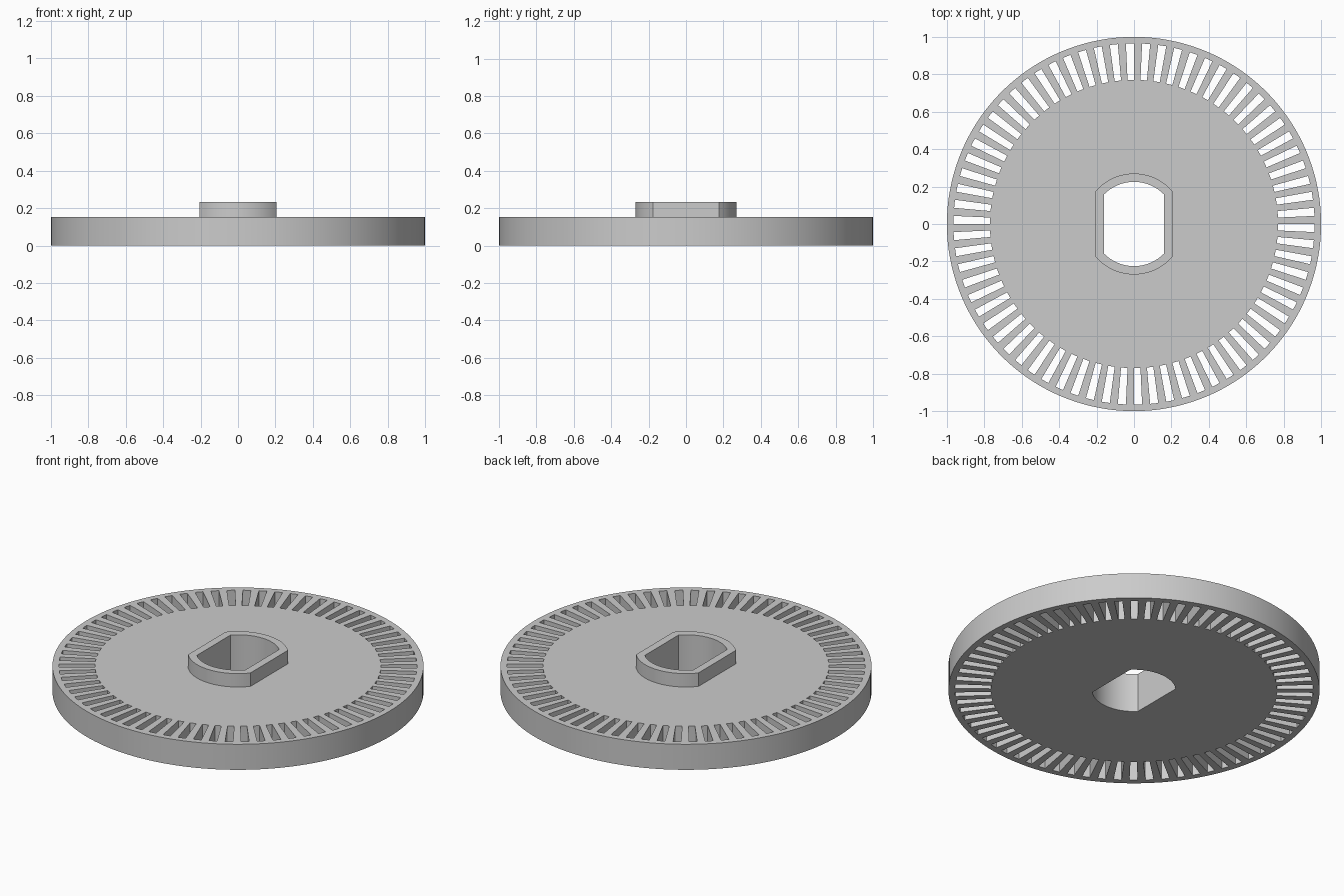
import bpy
import bmesh
from math import sin, cos, pi, acos, radians
from mathutils import Matrix

cube = bpy.data.objects.get("Cube")
if cube:
    bpy.data.objects.remove(cube, do_unlink=True)

SLOTS = 70
PITCH = 2 * pi / SLOTS

grey = bpy.data.materials.new("light_grey")
grey.use_nodes = True
grey.diffuse_color = (0.6, 0.6, 0.6, 1)
grey.node_tree.nodes["Principled BSDF"].inputs["Base Color"].default_value = (0.6, 0.6, 0.6, 1)


def arc(radius, start, end, steps):
    return [(radius * cos(start + (end - start) * i / steps),
             radius * sin(start + (end - start) * i / steps)) for i in range(steps + 1)]


def double_d(radius, half_width):
    """Circle cut by two flats facing left and right."""
    a = acos(half_width / radius)
    return arc(radius, a, pi - a, 24) + arc(radius, pi + a, 2 * pi - a, 24)


def slot(i):
    """Tapered opening, half a pitch wide."""
    a, b = (i - 0.5) * PITCH, i * PITCH
    return arc(0.77, a, b, 2) + arc(0.965, b, a, 2)


def extruded_plate(name, outlines, bottom, top):
    """Extrude a flat outline with holes into a solid between two heights."""
    curve = bpy.data.curves.new(name + "_outline", 'CURVE')
    curve.dimensions = '2D'
    curve.fill_mode = 'BOTH'
    curve.extrude = (top - bottom) / 2
    for points in outlines:
        spline = curve.splines.new('POLY')
        spline.points.add(len(points) - 1)
        for p, (x, y) in zip(spline.points, points):
            p.co = (x, y, 0, 1)
        spline.use_cyclic_u = True
    helper = bpy.data.objects.new(name + "_outline", curve)
    bpy.context.collection.objects.link(helper)
    bpy.context.view_layer.update()
    mesh = bpy.data.meshes.new_from_object(
        helper.evaluated_get(bpy.context.evaluated_depsgraph_get()))
    bpy.data.objects.remove(helper, do_unlink=True)

    # Weld the caps to the walls and move to height
    bm = bmesh.new()
    bm.from_mesh(mesh)
    bmesh.ops.remove_doubles(bm, verts=bm.verts, dist=0.0002)
    bmesh.ops.recalc_face_normals(bm, faces=bm.faces)
    bm.transform(Matrix.Translation((0, 0, (top + bottom) / 2)))
    bm.to_mesh(mesh)
    bm.free()
    mesh.materials.clear()
    mesh.materials.append(grey)
    obj = bpy.data.objects.new(name, mesh)
    bpy.context.collection.objects.link(obj)
    bpy.ops.object.select_all(action='DESELECT')
    obj.select_set(True)
    bpy.context.view_layer.objects.active = obj
    bpy.ops.object.shade_smooth_by_angle(angle=radians(25))
    return obj


bore = double_d(0.225, 0.16)

# Slotted wheel
rim = arc(1.0, 0, 2 * pi, 2 * SLOTS)[:-1]
extruded_plate("slotted_disc", [rim, bore] + [slot(i) for i in range(SLOTS)], 0, 0.152)

# Raised collar around the bore
extruded_plate("hub_collar", [double_d(0.27, 0.205), bore], 0.152, 0.232)
